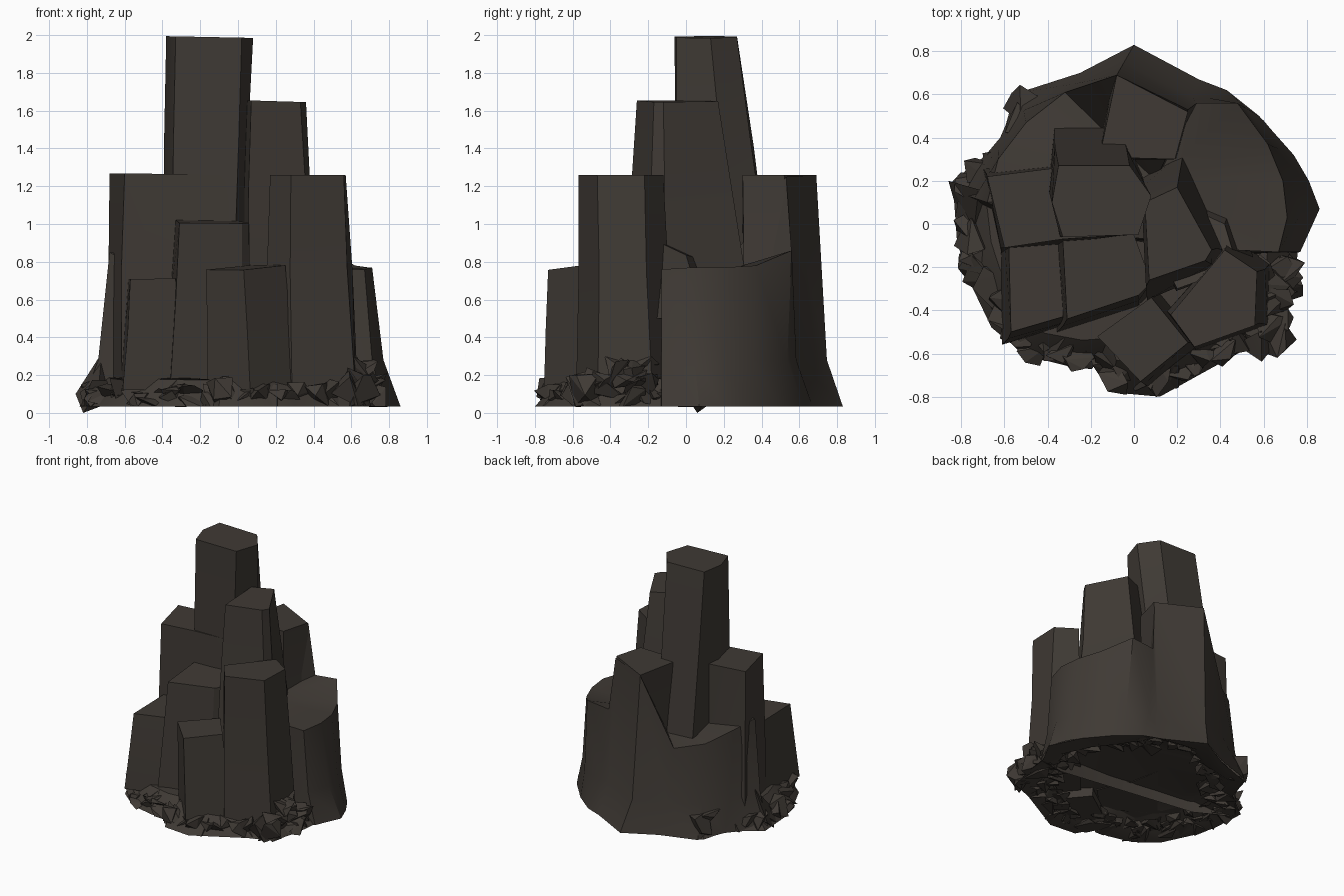
import bpy
import bmesh
import math
import random
from mathutils import Vector

random.seed(7)
if "Cube" in bpy.data.objects:
    bpy.data.objects.remove(bpy.data.objects["Cube"], do_unlink=True)

# Single stone colour
stone = bpy.data.materials.new("dark_brown_stone")
stone.use_nodes = True
colour = (0.050, 0.042, 0.035, 1)
stone.diffuse_color = colour
stone.node_tree.nodes["Principled BSDF"].inputs["Base Color"].default_value = colour
stone.node_tree.nodes["Principled BSDF"].inputs["Roughness"].default_value = 0.9


def finish(bm, name, angle=25):
    """Turn the bmesh into a stone object with sharp creases."""
    bmesh.ops.recalc_face_normals(bm, faces=bm.faces)
    mesh = bpy.data.meshes.new(name)
    bm.to_mesh(mesh)
    bm.free()
    mesh.materials.append(stone)
    obj = bpy.data.objects.new(name, mesh)
    bpy.context.collection.objects.link(obj)
    bpy.ops.object.select_all(action="DESELECT")
    obj.select_set(True)
    bpy.context.view_layer.objects.active = obj
    bpy.ops.object.shade_smooth_by_angle(angle=math.radians(angle))


def bridge(bm, rings):
    """Join successive rings of vertices with quads."""
    for low, high in zip(rings, rings[1:]):
        n = len(low)
        for i in range(n):
            j = (i + 1) % n
            bm.faces.new((low[i], low[j], high[j], high[i]))


def column(name, top, height, spread=(1.2, 1.2), shift=(0, 0), tilt=(0, 0), foot=0.12):
    """Tapered rock pillar: a top outline that widens down to its foot."""
    n = len(top)
    cx = sum(p[0] for p in top) / n
    cy = sum(p[1] for p in top) / n
    bm = bmesh.new()
    rings = []
    for t in (1, 0.55, 0):
        ring = []
        for x, y in top:
            dx, dy = x - cx, y - cy
            z = foot + (height + tilt[0] * dx + tilt[1] * dy - foot) * t
            wobble = random.uniform(-0.012, 0.012) if 0 < t < 1 else 0
            px = cx + dx * (1 + (spread[0] - 1) * (1 - t)) + shift[0] * (1 - t)
            py = cy + dy * (1 + (spread[1] - 1) * (1 - t)) + shift[1] * (1 - t)
            ring.append(bm.verts.new((px + wobble, py - wobble, z)))
        rings.append(ring)
    bridge(bm, rings)
    bm.faces.new(rings[0])
    bm.faces.new(rings[-1])
    finish(bm, name)


# Tall pillars in the middle
column("summit_pillar",
       [(-.38, .1), (-.35, .27), (-.02, .27), (.08, .13), (.02, -.05), (-.33, -.06)],
       1.99, (.94, 1.55), (-.03, .09), (-.02, 0), 0.7)
column("second_pillar",
       [(.05, .1), (.2, .17), (.36, -.12), (.33, -.17), (.07, -.26)],
       1.65, (1.3, 1.6), (.03, .03), (-.03, 0), 0.6)

# Pillars of middle height
column("front_left_pillar",
       [(.17, -.42), (.42, -.12), (.57, -.22), (.56, -.47), (.28, -.57)],
       1.26, (1.2, 1.15), (.03, .02))
column("right_pillar",
       [(-.68, .22), (-.36, .26), (-.1, .2), (-.05, -.05), (-.33, -.07), (-.6, -.11)],
       1.265, (1.06, 1.2), (0, .01), (-.01, 0))
column("back_pillar",
       [(-.16, .31), (-.08, .69), (.25, .52), (.19, .3)],
       1.26, (1.15, 1.05), (0, 0), (0, 0), .4)
column("front_middle_pillar",
       [(-.33, -.07), (0, -.05), (.08, -.27), (.02, -.33), (-.31, -.44)],
       1.01, (1.15, 1.12), (-.02, -.04), (-.02, .04))
column("inner_flank",
       [(.1, -.1), (.2, .1), (.42, .0), (.48, -.2), (.2, -.3)],
       .9, (1.3, 1.3), (.02, .05), (-.1, -.5), 0.5)

# Low pillars at the front
column("front_pillar",
       [(-.17, -.52), (.08, -.34), (.25, -.55), (.03, -.73)],
       .77, (1.15, 1.12), (.04, 0), (.06, .06), .06)
column("front_right_pillar",
       [(-.58, -.1), (-.32, -.08), (-.33, -.43), (-.57, -.5)],
       .71, (1.17, 1.22), (-.02, -.01), (.02, 0))

# Continuous back wall: each entry is a rim point and the base point below it
wall = [((.45, -.12, .76), (.55, -.16)), ((.67, -.13, .76), (.77, -.13)),
        ((.71, .03, .77), (.86, .07)), ((.69, .2, .77), (.81, .2)),
        ((.62, .37, .78), (.74, .32)), ((.48, .56, .86), (.58, .5)),
        ((.29, .56, .84), (.43, .62)), ((.25, .53, 1.25), (.3, .67)),
        ((-.08, .69, 1.255), (0, .83)), ((-.32, .61, .71), (-.25, .7)),
        ((-.5, .47, .74), (-.53, .61)), ((-.63, .3, .82), (-.62, .4)),
        ((-.68, .1, .85), (-.83, .15)), ((-.5, 0, .75), (-.55, 0))]
bm = bmesh.new()
rim = [bm.verts.new(top) for top, base in wall]
waist = [bm.verts.new((*Vector(top[:2]).lerp(Vector(base), .4), .28)) for top, base in wall]
skirt = [bm.verts.new((*base, .035)) for top, base in wall]
bridge(bm, [rim, waist, skirt])
hub = bm.verts.new((.1, .2, .75))
for a, b in zip(rim, rim[1:] + rim[:1]):
    bm.faces.new((a, b, hub))
finish(bm, "back_wall", 35)

# Spreading foot with a hollow underside
outline = [(0, .83), (.3, .67), (.43, .62), (.6, .48), (.75, .3), (.86, .07),
           (.76, -.12), (.74, -.3), (.68, -.52), (.5, -.59), (.3, -.7), (.12, -.8),
           (-.1, -.78), (-.17, -.65), (-.3, -.66), (-.5, -.61), (-.66, -.48),
           (-.77, -.25), (-.82, -.08), (-.84, .2), (-.62, .37), (-.56, .58), (-.25, .69)]
bm = bmesh.new()
rings = []
for scale, z, rough in ((.68, .13, .02), (.85, .06, .03), (1, .035, 0), (.91, .11, .01), (.8, .19, .02)):
    rings.append([bm.verts.new((x * scale + random.uniform(-rough, rough),
                                y * scale + random.uniform(-rough, rough),
                                z + random.uniform(-rough, rough)))
                  for x, y in outline])
bridge(bm, rings)
bm.faces.new(rings[0])
bm.faces.new(rings[-1])
finish(bm, "rocky_foot", 30)


def add_chunk(bm, centre, size, height):
    """Angular stone: the hull of a few random points."""
    points = []
    for k in range(7):
        a = k * math.tau / 7 + random.uniform(-.4, .4)
        r = size * random.uniform(.6, 1.1)
        z = max(.033, centre.z + height * random.uniform(-.5, .5))
        points.append(bm.verts.new((centre.x + r * math.cos(a), centre.y + r * math.sin(a), z)))
    hull = bmesh.ops.convex_hull(bm, input=points)
    loose = [g for g in hull["geom_interior"] if isinstance(g, bmesh.types.BMVert)]
    bmesh.ops.delete(bm, geom=loose, context="VERTS")


# Broken stones around the front and sides of the foot
bm = bmesh.new()
n = len(outline)
for i in range(6, n - 3):
    a, b = Vector((*outline[i], 0)), Vector((*outline[i + 1], 0))
    for t in (0, .3, .65):
        size = random.uniform(.07, .12)
        spot = a.lerp(b, t)
        spot *= 1 - (size * .8 + random.uniform(-.02, .03)) / spot.length
        spot.z = random.uniform(.07, .11)
        add_chunk(bm, spot, size, random.uniform(.12, .2))

# Heap of stones on the front left, and corner stones
for k in range(9):
    spot = Vector((random.uniform(.58, .68), random.uniform(-.48, -.2), random.uniform(.12, .26)))
    add_chunk(bm, spot, random.uniform(.08, .12), .18)
for x, y in ((.66, -.53), (.71, -.2), (.72, -.3), (.58, -.55), (-.51, .55), (-.53, .47)):
    add_chunk(bm, Vector((x, y, .12)), .09, .22)
finish(bm, "broken_stones", 10)

# Stones packed round the underside rim
bm = bmesh.new()
for k in range(92):
    spot = Vector((*outline[k % n], 0)).lerp(Vector((*outline[(k + 1) % n], 0)), random.random())
    spot *= random.uniform(.7, .88)
    spot.z = .085
    add_chunk(bm, spot, random.uniform(.05, .1), .1)
finish(bm, "underside_stones", 10)

# Pointed shard that touches the ground
bm = bmesh.new()
for p in ((-.82, .06, 0), (-.86, .2, .1), (-.74, -.02, .12), (-.72, .16, .32), (-.66, .1, .06)):
    bm.verts.new(p)
bmesh.ops.convex_hull(bm, input=bm.verts[:])
finish(bm, "ground_shard", 10)
